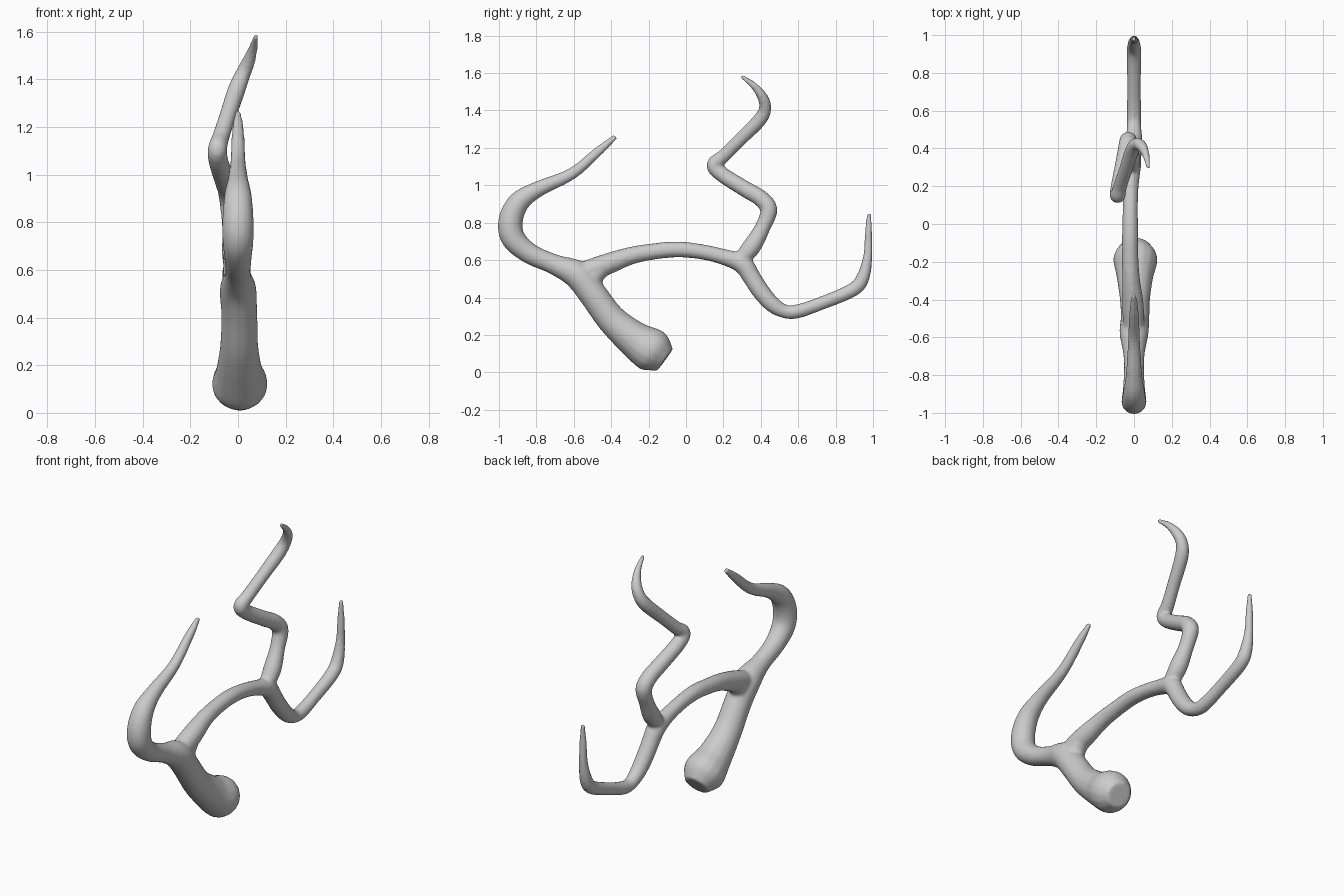
import bpy, bmesh, math
from mathutils import Vector

SIDES, STEPS = 16, 5


def spline(points):
    """Catmull-Rom samples through (x, y, z, radius) points."""
    p = [Vector(q) for q in points]
    p = [p[0] * 2 - p[1]] + p + [p[-1] * 2 - p[-2]]
    out = []
    for i in range(1, len(p) - 2):
        a, b, c, d = p[i - 1:i + 3]
        for s in range(STEPS):
            t = s / STEPS
            out.append(0.5 * (2 * b + (c - a) * t + (2 * a - 5 * b + 4 * c - d) * t * t
                              + (3 * b - a - 3 * c + d) * t ** 3))
    return out + [p[-2]]


def tube(bm, points):
    """Sweep a tapering round section along the path and cap both ends."""
    path = spline(points)
    rings = []
    for i, q in enumerate(path):
        tan = (path[min(i + 1, len(path) - 1)] - path[max(i - 1, 0)]).xyz.normalized()
        u = Vector((1, 0, 0))
        u = (u - tan * u.dot(tan)).normalized()
        v = tan.cross(u)
        rings.append([bm.verts.new(q.xyz + (u * math.cos(a) + v * math.sin(a)) * q.w)
                      for a in (2 * math.pi * k / SIDES for k in range(SIDES))])
    for r0, r1 in zip(rings, rings[1:]):
        for k in range(SIDES):
            n = (k + 1) % SIDES
            bm.faces.new((r0[k], r0[n], r1[n], r1[k]))
    bm.faces.new(rings[0][::-1])
    bm.faces.new(rings[-1])


# thick base curling into the first upright tine
base_and_first_tine = [
    (0.01, -0.112, 0.066, 0.072), (0.008, -0.18, 0.115, 0.117), (0.005, -0.28, 0.18, 0.097),
    (0.005, -0.40, 0.285, 0.080), (0.005, -0.50, 0.42, 0.076), (0, -0.58, 0.52, 0.077),
    (0, -0.705, 0.577, 0.055), (0, -0.835, 0.635, 0.056), (0, -0.923, 0.715, 0.065),
    (0, -0.938, 0.81, 0.066), (0, -0.893, 0.91, 0.058), (0, -0.79, 0.98, 0.043),
    (0, -0.61, 1.062, 0.032), (0, -0.47, 1.18, 0.026), (0, -0.375, 1.262, 0.014)]

# arched beam dropping into the far low tine
beam_and_low_tine = [
    (0, -0.58, 0.525, 0.055), (-0.005, -0.44, 0.572, 0.058), (-0.015, -0.30, 0.622, 0.048),
    (-0.02, -0.18, 0.645, 0.044), (-0.02, -0.05, 0.657, 0.043), (-0.02, 0.08, 0.645, 0.041),
    (-0.018, 0.20, 0.617, 0.043), (-0.015, 0.30, 0.58, 0.052), (-0.01, 0.35, 0.51, 0.049),
    (-0.005, 0.395, 0.44, 0.048), (0, 0.46, 0.365, 0.044), (0, 0.53, 0.325, 0.037),
    (0, 0.60, 0.327, 0.038), (0, 0.72, 0.368, 0.036), (0, 0.89, 0.44, 0.038),
    (0, 0.945, 0.505, 0.036), (0, 0.972, 0.62, 0.025), (0, 0.976, 0.75, 0.020),
    (0, 0.978, 0.85, 0.012)]

# zigzag upper tine that twists sideways
upper_tine = [
    (-0.015, 0.28, 0.59, 0.040), (-0.018, 0.35, 0.67, 0.050), (-0.025, 0.41, 0.775, 0.042),
    (-0.03, 0.443, 0.87, 0.046), (-0.04, 0.40, 0.93, 0.045), (-0.055, 0.325, 0.975, 0.044),
    (-0.083, 0.19, 1.06, 0.042), (-0.086, 0.15, 1.11, 0.041), (-0.073, 0.20, 1.155, 0.037),
    (-0.045, 0.285, 1.24, 0.036), (-0.01, 0.39, 1.345, 0.038), (0.015, 0.423, 1.41, 0.034),
    (0.042, 0.41, 1.47, 0.029), (0.063, 0.365, 1.53, 0.020), (0.077, 0.293, 1.586, 0.011)]

# small web that fills the inner fork between base and beam
fork_web = [(0, -0.53, 0.43, 0.05), (0, -0.487, 0.525, 0.055), (0, -0.40, 0.59, 0.04)]

bm = bmesh.new()
for path in (base_and_first_tine, beam_and_low_tine, upper_tine, fork_web):
    tube(bm, path)
bmesh.ops.recalc_face_normals(bm, faces=bm.faces)
mesh = bpy.data.meshes.new("antler_branch")
bm.to_mesh(mesh)
bm.free()
antler = bpy.data.objects.new("antler_branch", mesh)
bpy.context.collection.objects.link(antler)

# fuse the tubes into one skin and soften the forks
fuse = antler.modifiers.new("fuse", 'REMESH')
fuse.mode = 'VOXEL'
fuse.voxel_size = 0.009
fuse.use_smooth_shade = True
soften = antler.modifiers.new("soften", 'SMOOTH')
soften.factor = 0.5
soften.iterations = 8
